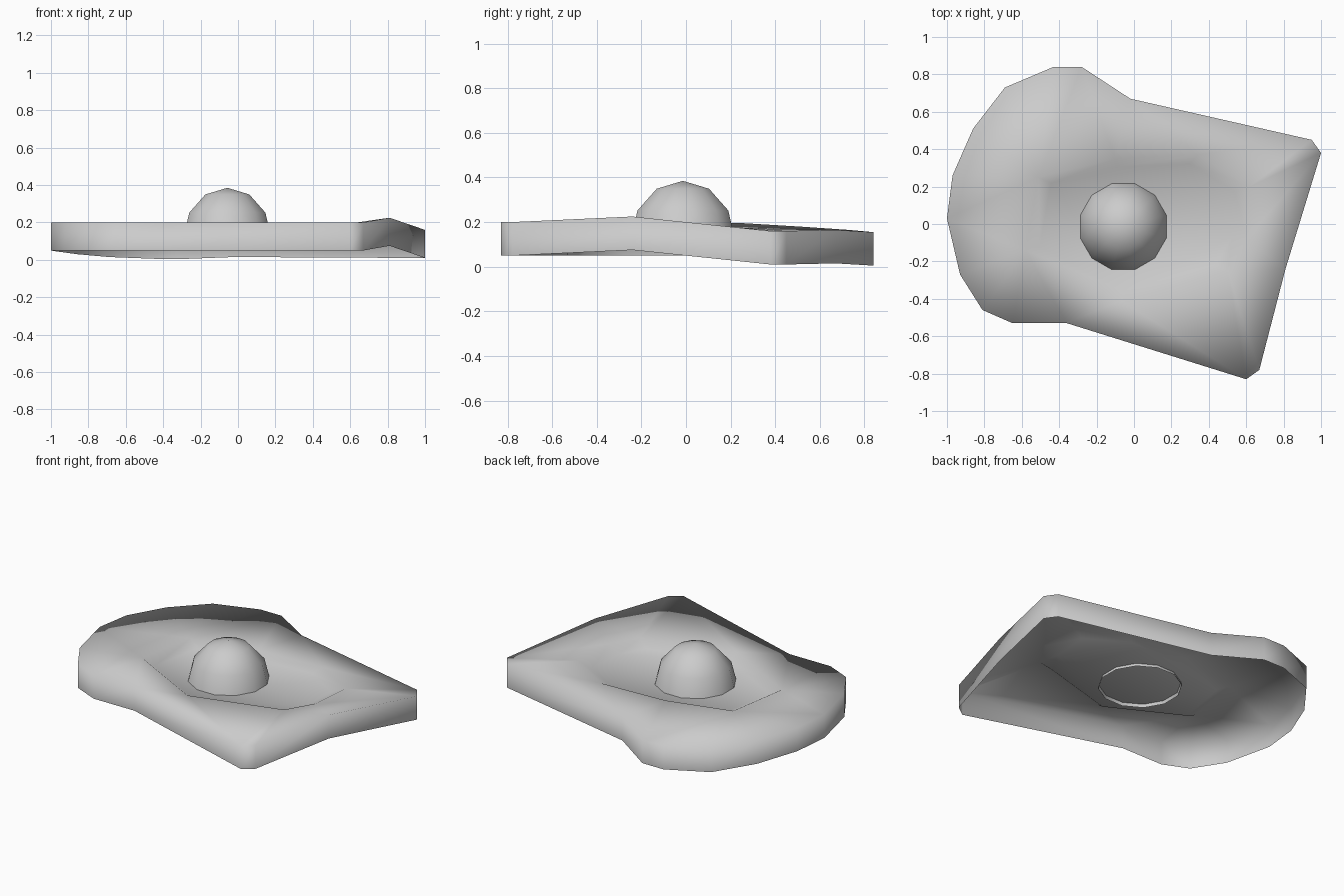
import bpy, bmesh, math
from mathutils import Matrix, Vector

cube = bpy.data.objects.get("Cube")
if cube:
    bpy.data.objects.remove(cube, do_unlink=True)

# Plain grey material shared by both parts
grey = bpy.data.materials.new("light_grey")
grey.use_nodes = True
GREY = (0.6, 0.6, 0.6, 1)
grey.diffuse_color = GREY
grey.node_tree.nodes["Principled BSDF"].inputs["Base Color"].default_value = GREY


def finish(name, bm):
    """Turn a bmesh into a smooth shaded object."""
    for f in bm.faces:
        f.smooth = True
    mesh = bpy.data.meshes.new(name)
    bm.to_mesh(mesh)
    bm.free()
    mesh.materials.append(grey)
    obj = bpy.data.objects.new(name, mesh)
    bpy.context.collection.objects.link(obj)
    return obj


def add_loop(bm, points):
    """Closed ring of edges through the points."""
    verts = [bm.verts.new(p) for p in points]
    return [bm.edges.new((a, b)) for a, b in zip(verts, verts[1:] + verts[:1])]


# Egg white: wavy rim, hanging open skirt and a shallow dish in the middle
RIM = [
    (-1, .03, .20), (-.97, .26, .195), (-.86, .51, .18), (-.69, .73, .165),
    (-.43, .84, .155), (-.28, .84, .155), (-.02, .67, .165), (.95, .45, .16),
    (1, .38, .16), (.81, -.24, .225), (.67, -.78, .20), (.6, -.83, .20),
    (-.36, -.53, .20), (-.65, -.53, .20), (-.81, -.46, .20), (-.93, -.27, .20),
]
LIP = [
    (-.58, -.14, .18), (-.51, .25, .175), (-.1, .35, .17), (.34, .37, .17),
    (.62, .2, .175), (.6, -.08, .18), (.5, -.25, .18), (-.07, -.41, .18),
]
SKIRT = 0.15
FLOOR = 0.14

bm = bmesh.new()
skirt = add_loop(bm, [(x, y, max(z - SKIRT, 0)) for x, y, z in RIM])
rim = add_loop(bm, RIM)
lip = add_loop(bm, LIP)
floor = add_loop(bm, [(x * .87, y * .87, FLOOR) for x, y, z in LIP])
for outer, inner in ((skirt, rim), (rim, lip), (lip, floor)):
    bmesh.ops.bridge_loops(bm, edges=outer + inner)
bmesh.ops.contextual_create(bm, geom=floor)
bmesh.ops.recalc_face_normals(bm, faces=bm.faces)
# Keep the upper side of the open sheet facing up
if sum(f.normal.z * f.calc_area() for f in bm.faces) < 0:
    bmesh.ops.reverse_faces(bm, faces=bm.faces)
finish("egg_white", bm)

# Yolk: open twelve-sided dome, its base just under the white
bm = bmesh.new()
bmesh.ops.create_uvsphere(bm, u_segments=12, v_segments=6, radius=1,
                          matrix=Matrix.Rotation(math.radians(15), 4, 'Z'))
low = [v for v in bm.verts if v.co.z < -0.01]
bmesh.ops.delete(bm, geom=low, context='VERTS')
bmesh.ops.scale(bm, vec=Vector((.243, .243, .265)), verts=bm.verts)
bmesh.ops.translate(bm, vec=Vector((-.057, -.014, .12)), verts=bm.verts)
finish("yolk", bm)
